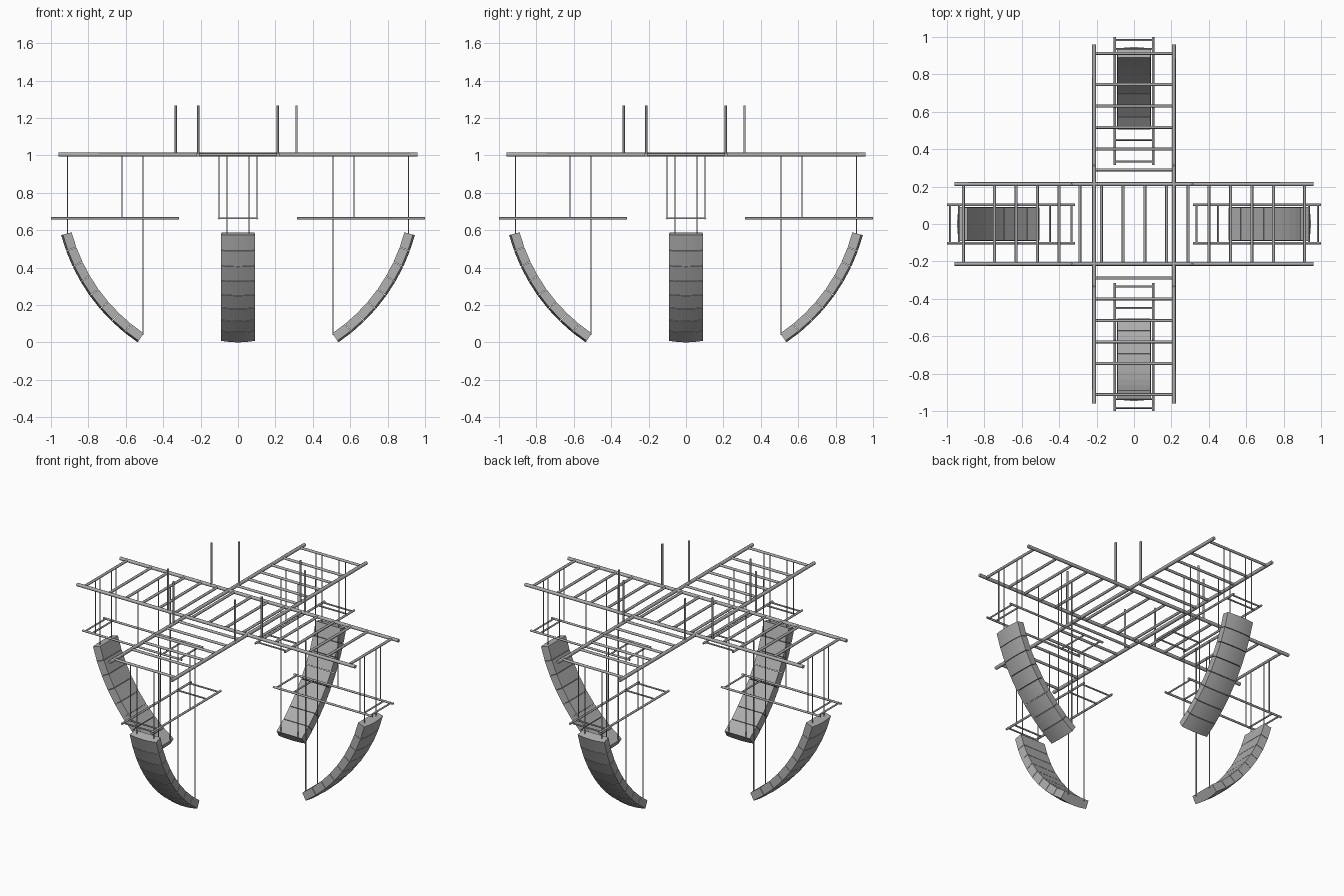
import bpy, bmesh, math
from mathutils import Vector, Matrix

cube = bpy.data.objects.get("Cube")
if cube:
    bpy.data.objects.remove(cube, do_unlink=True)

grey = bpy.data.materials.new("mid_grey")
grey.use_nodes = True
grey.diffuse_color = (0.42, 0.42, 0.42, 1)
grey.node_tree.nodes["Principled BSDF"].inputs["Base Color"].default_value = (0.42, 0.42, 0.42, 1)

made = []


def finish(name, bm):
    bmesh.ops.recalc_face_normals(bm, faces=bm.faces)
    mesh = bpy.data.meshes.new(name)
    bm.to_mesh(mesh)
    bm.free()
    mesh.materials.append(grey)
    ob = bpy.data.objects.new(name, mesh)
    bpy.context.collection.objects.link(ob)
    made.append(ob)


def tube(bm, a, b, radius, sides=8):
    a, b = Vector(a), Vector(b)
    turn = (b - a).to_track_quat('Z', 'Y').to_matrix().to_4x4()
    bmesh.ops.create_cone(bm, cap_ends=True, segments=sides, radius1=radius, radius2=radius,
                          depth=(b - a).length, matrix=Matrix.Translation((a + b) / 2) @ turn)


def tubes(name, segments, radius, spin):
    bm = bmesh.new()
    for a, b in segments:
        tube(bm, spin @ Vector(a), spin @ Vector(b), radius)
    finish(name, bm)


TOP, SUB = 1.004, 0.664     # heights of main grid and hanging frames
HALF = 0.213                # half width of the main ladders
FRAME = 0.102               # half width of the hanging frames
still = Matrix.Identity(3)
quarter = Matrix.Rotation(math.pi / 2, 3, 'Z')

# Main crossed ladders
for name, spin in (("side_ladder", still), ("depth_ladder", quarter)):
    tubes(name + "_rails", [((-0.96, s * HALF, TOP), (0.96, s * HALF, TOP)) for s in (-1, 1)], 0.0105, spin)
tubes("centre_rungs", [((x, -HALF, TOP), (x, HALF, TOP)) for x in (-0.175, -0.058, 0.058, 0.175)], 0.008, still)

# Upright hanging poles around the crossing
poles = []
for far in (-0.333, 0.313):
    for near in (-HALF, HALF):
        for x, y in ((far, near), (near, far)):
            poles.append(((x, y, TOP), (x, y, 1.268)))
tubes("hanging_poles", poles, 0.006, still)

# Curve of the speaker stack, bottom to top, as centre points and lean angles
COUNT, LENGTH = 8, 0.0875
lean = [math.radians(56 - 41 * i / COUNT) for i in range(COUNT + 1)]
path = [Vector((0.519, 0, 0.025))]
for i in range(COUNT):
    t = (lean[i] + lean[i + 1]) / 2
    path.append(path[-1] + LENGTH * Vector((math.sin(t), 0, math.cos(t))))

# Cabinet outline: flat inner face, gently bowed outer face
outline = [(-0.028, -0.087), (-0.028, 0.087)]
for k in range(9):
    u = 1 - k / 4
    outline.append((0.020 + 0.010 * (1 - u * u), 0.092 * u))


def section(i):
    out = Vector((math.cos(lean[i]), 0, -math.sin(lean[i])))
    return [path[i] + out * n + Vector((0, w, 0)) for n, w in outline]


# One arm per direction
for index, side in enumerate(("left", "back", "right", "front")):
    spin = Matrix.Rotation(index * math.pi / 2, 3, 'Z')

    tubes(side + "_ladder_rungs",
          [((r, -HALF, TOP), (r, HALF, TOP)) for r in (0.29, 0.40, 0.517, 0.63, 0.746, 0.912)], 0.008, spin)

    # Hanging frame
    tubes(side + "_frame_rails", [((0.315, s * FRAME, SUB), (1.0, s * FRAME, SUB)) for s in (-1, 1)], 0.0065, spin)
    tubes(side + "_frame_rungs",
          [((r, -FRAME, SUB), (r, FRAME, SUB)) for r in (0.335, 0.45, 0.935, 0.983)], 0.005, spin)

    # Cables to the frame and to the speakers
    cables = []
    for s in (-1, 1):
        cables += [((r, s * FRAME, SUB), (r, s * FRAME, TOP)) for r in (0.62, 0.912)]
        cables += [((r, s * 0.058, z), (r, s * 0.058, TOP)) for r, z in ((0.508, 0.04), (0.912, 0.57))]
    tubes(side + "_cables", cables, 0.003, spin)

    # Speaker cabinets, slightly separated
    bm = bmesh.new()
    for i in range(COUNT):
        low, high = section(i), section(i + 1)
        a = [bm.verts.new(spin @ p.lerp(q, 0.015)) for p, q in zip(low, high)]
        b = [bm.verts.new(spin @ p.lerp(q, 0.985)) for p, q in zip(low, high)]
        bm.faces.new(a)
        bm.faces.new(b)
        for k in range(len(a)):
            m = (k + 1) % len(a)
            bm.faces.new((a[k], a[m], b[m], b[k]))
    finish(side + "_speaker_cabinets", bm)

# Smooth the round parts, keep edges sharp
bpy.ops.object.select_all(action='DESELECT')
for ob in made:
    ob.select_set(True)
bpy.context.view_layer.objects.active = made[0]
bpy.ops.object.shade_smooth_by_angle(angle=math.radians(50))
